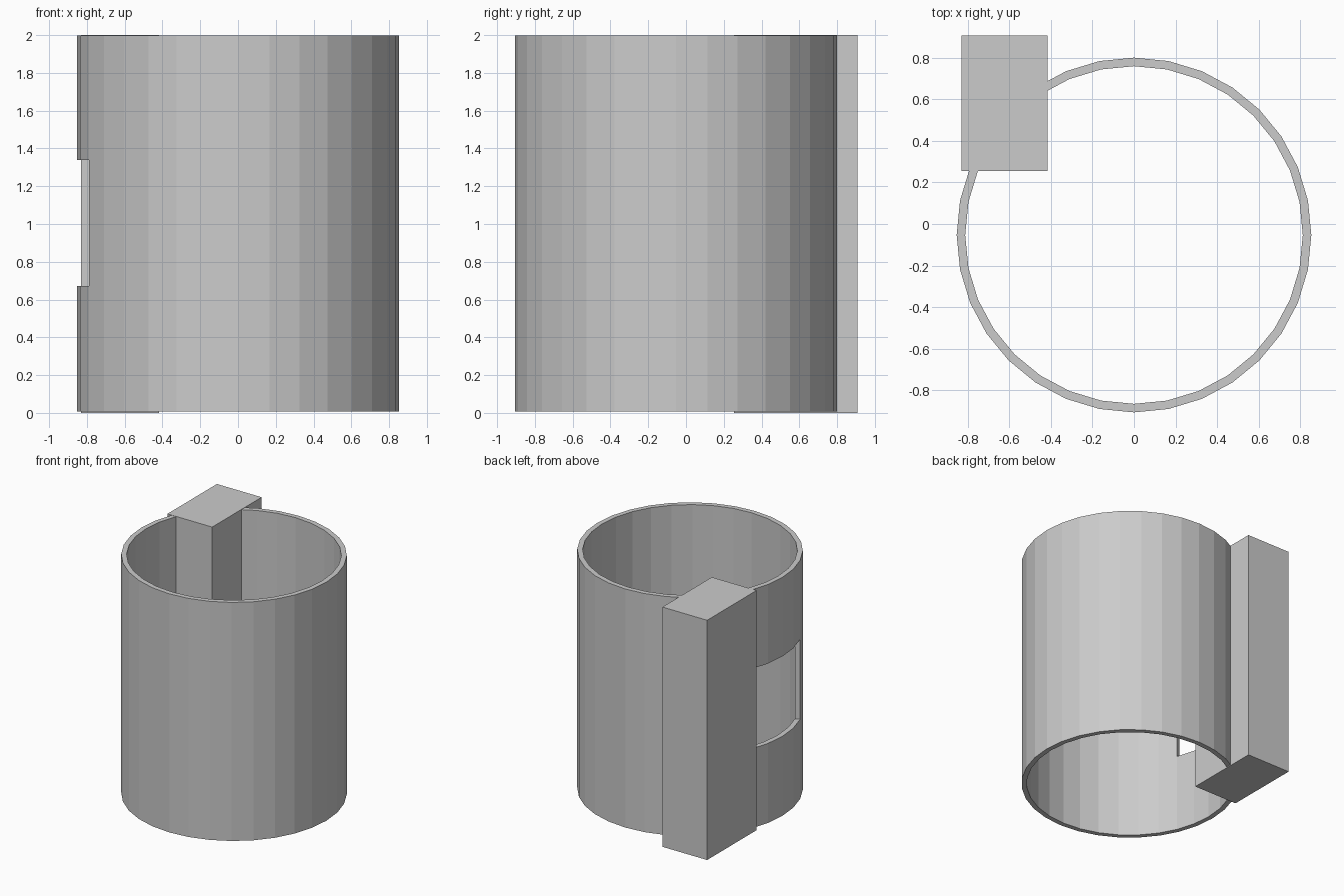
import bpy, bmesh, math
from mathutils import Vector

if "Cube" in bpy.data.objects:
    bpy.data.objects.remove(bpy.data.objects["Cube"])

CENTRE_Y = -0.053
R_OUT, R_IN, SIDES = 0.853, 0.812, 32
Z0, Z1 = 0.008, 1.998
WIN_Z0, WIN_Z1, WIN_ANGLE = 0.672, 1.338, math.radians(22.5)


def finish(bm, name, location):
    bmesh.ops.recalc_face_normals(bm, faces=bm.faces[:])
    mesh = bpy.data.meshes.new(name)
    bm.to_mesh(mesh)
    bm.free()
    obj = bpy.data.objects.new(name, mesh)
    obj.location = location
    bpy.context.collection.objects.link(obj)
    return obj


# Round wall: open 32-sided tube
bm = bmesh.new()
bmesh.ops.create_cone(bm, cap_ends=False, segments=SIDES,
                      radius1=R_OUT, radius2=R_OUT, depth=Z1 - Z0)
bmesh.ops.translate(bm, verts=bm.verts[:], vec=(0, 0, (Z0 + Z1) / 2))

# Window opening on the left side
for z in (WIN_Z0, WIN_Z1):
    bmesh.ops.bisect_plane(bm, geom=bm.verts[:] + bm.edges[:] + bm.faces[:],
                           plane_co=(0, 0, z), plane_no=(0, 0, 1))
window = []
for f in bm.faces:
    c = f.calc_center_median()
    if WIN_Z0 < c.z < WIN_Z1 and abs(math.atan2(c.y, -c.x)) < WIN_ANGLE:
        window.append(f)
bmesh.ops.delete(bm, geom=window, context='FACES')

# Wall thickness, extruded towards the axis
ext = bmesh.ops.extrude_face_region(bm, geom=bm.faces[:], use_keep_orig=True)
for v in ext["geom"]:
    if isinstance(v, bmesh.types.BMVert):
        v.co = Vector((v.co.x * R_IN / R_OUT, v.co.y * R_IN / R_OUT, v.co.z))
finish(bm, "round_wall", (0, CENTRE_Y, 0))

# Square tower set into the wall
bm = bmesh.new()
bmesh.ops.create_cube(bm, size=1)
bmesh.ops.scale(bm, verts=bm.verts[:], vec=(0.413, 0.652, 2.0))
finish(bm, "corner_tower", (-0.6235, 0.581, 1.0))
